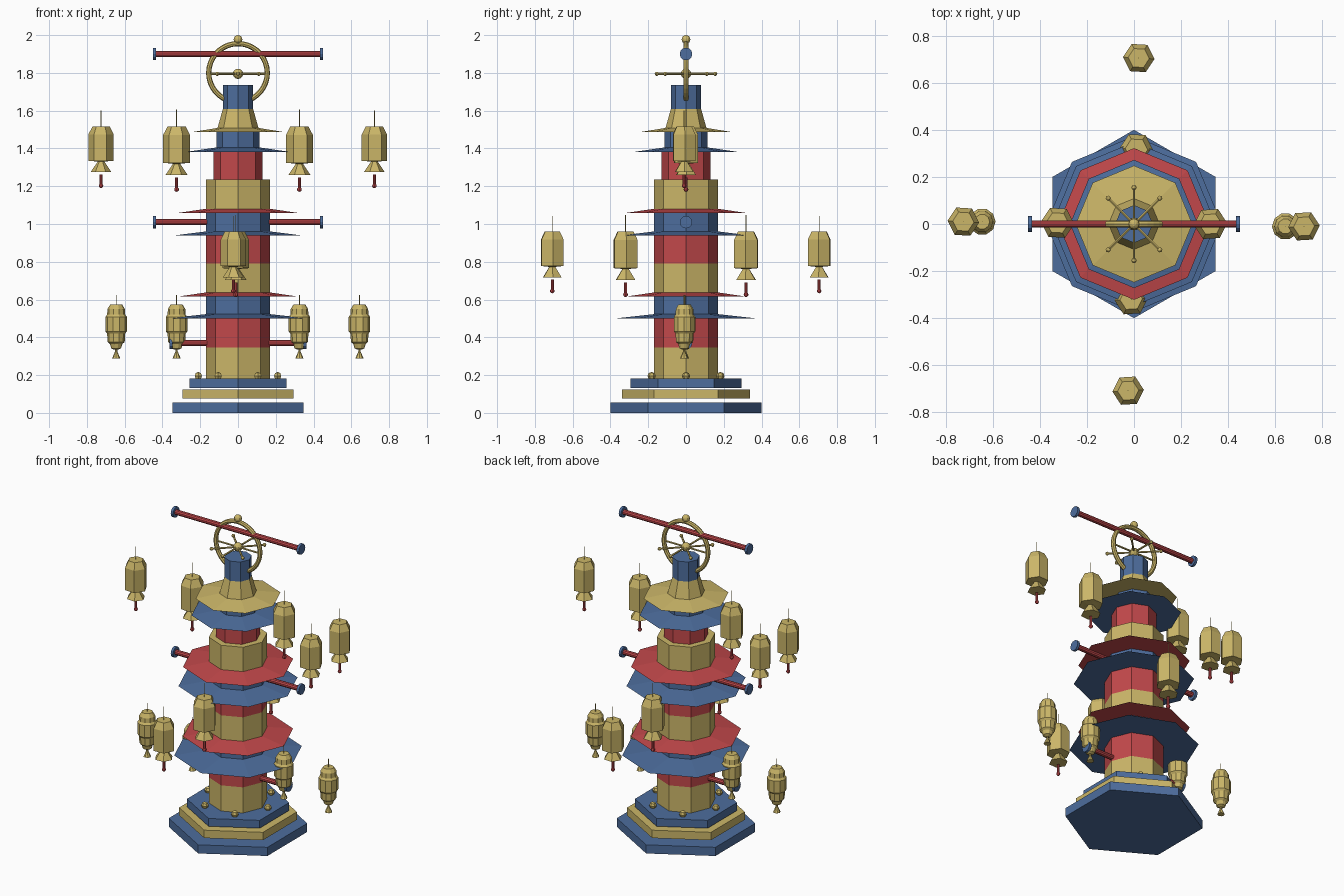
import bpy, bmesh, math
from mathutils import Matrix, Vector

if "Cube" in bpy.data.objects:
    bpy.data.objects.remove(bpy.data.objects["Cube"])


def material(name, rgb):
    m = bpy.data.materials.new(name)
    m.diffuse_color = (*rgb, 1)
    m.use_nodes = True
    m.node_tree.nodes["Principled BSDF"].inputs["Base Color"].default_value = m.diffuse_color
    return m


GOLD, RED, BLUE = range(3)
MATS = [material("gold", (0.60, 0.47, 0.14)),
        material("red", (0.54, 0.065, 0.07)),
        material("blue", (0.075, 0.155, 0.34))]


def finish(name, bm):
    me = bpy.data.meshes.new(name)
    bmesh.ops.recalc_face_normals(bm, faces=bm.faces)
    bm.to_mesh(me)
    bm.free()
    for m in MATS:
        me.materials.append(m)
    ob = bpy.data.objects.new(name, me)
    bpy.context.collection.objects.link(ob)
    return ob


def turn(bm, profile, sides, mats, matrix=Matrix(), start=0.0):
    """Closed turned solid from (radius, height) pairs; mats is one index or one per segment."""
    if isinstance(mats, int):
        mats = [mats] * (len(profile) - 1)
    rings = []
    for r, z in profile:
        rings.append([bm.verts.new(matrix @ Vector((r * math.cos(start + a), r * math.sin(start + a), z)))
                      for a in (2 * math.pi * i / sides for i in range(sides))])
    for lo, hi, m in zip(rings, rings[1:], mats):
        for i in range(sides):
            j = (i + 1) % sides
            bm.faces.new((lo[i], lo[j], hi[j], hi[i])).material_index = m
    bm.faces.new(rings[0][::-1]).material_index = mats[0]
    bm.faces.new(rings[-1]).material_index = mats[-1]


def ball(bm, pos, radius, mat=GOLD, u=8, v=6):
    new = bmesh.ops.create_uvsphere(bm, u_segments=u, v_segments=v, radius=radius,
                                    matrix=Matrix.Translation(pos))
    for f in {f for vert in new["verts"] for f in vert.link_faces}:
        f.material_index = mat


# Stepped hexagonal base
for name, r, z0, z1, mat in (("base_lower", 0.40, 0.0, 0.055, BLUE),
                             ("base_middle", 0.34, 0.075, 0.125, GOLD),
                             ("base_upper", 0.295, 0.132, 0.182, BLUE)):
    bm = bmesh.new()
    turn(bm, [(r, z0), (r, z1)], 6, mat, start=math.pi / 2)
    finish(name, bm)

# Studs on the base
bm = bmesh.new()
for i in range(6):
    a = i * math.pi / 3
    ball(bm, (0.21 * math.cos(a), 0.21 * math.sin(a), 0.195), 0.022, u=6, v=4)
finish("base_studs", bm)

# Banded octagonal tower
bands = [(0.17, 0.18), (0.17, 0.345), (0.17, 0.50), (0.17, 0.615), (0.17, 0.79),
         (0.17, 0.94), (0.17, 1.06), (0.17, 1.235), (0.13, 1.235), (0.13, 1.385),
         (0.115, 1.385), (0.115, 1.49), (0.112, 1.495), (0.08, 1.61), (0.08, 1.735)]
bm = bmesh.new()
turn(bm, bands, 8, [GOLD, RED, BLUE, GOLD, RED, BLUE, GOLD, GOLD, RED,
                    RED, BLUE, GOLD, GOLD, BLUE])
finish("tower", bm)

# Thin octagonal eaves
for name, r, z, inner, mat in (("eave_1_lower", 0.373, 0.500, 0.16, BLUE),
                               ("eave_1_upper", 0.322, 0.615, 0.16, RED),
                               ("eave_2_lower", 0.348, 0.938, 0.16, BLUE),
                               ("eave_2_upper", 0.322, 1.058, 0.16, RED),
                               ("eave_3_lower", 0.272, 1.382, 0.11, BLUE),
                               ("eave_3_upper", 0.248, 1.486, 0.10, GOLD)):
    bm = bmesh.new()
    turn(bm, [(r, z), (inner, z + 0.024)], 8, mat)
    finish(name, bm)

# Crossbars with end discs
for name, half, z in (("crossbar_top", 0.45, 1.90), ("crossbar_middle", 0.45, 1.01),
                      ("crossbar_bottom", 0.362, 0.37)):
    along_x = Matrix.Translation((0, 0, z)) @ Matrix.Rotation(math.pi / 2, 4, 'Y')
    bm = bmesh.new()
    turn(bm, [(0.016, -half + 0.005), (0.016, half - 0.005)], 10, RED, along_x)
    for s in (-1, 1):
        turn(bm, [(0.033, s * half), (0.033, s * (half - 0.016))], 12, BLUE, along_x)
    finish(name, bm)

# Upright ring and finial
bpy.ops.mesh.primitive_torus_add(location=(0, 0, 1.80), rotation=(math.pi / 2, 0, 0),
                                 major_radius=0.155, minor_radius=0.014,
                                 major_segments=36, minor_segments=8)
ring = bpy.context.object
ring.name = "ring"
ring.data.materials.append(MATS[GOLD])
bm = bmesh.new()
ball(bm, (0, 0, 1.977), 0.023, u=12, v=8)
finish("finial", bm)

# Flat spoked wheel inside the ring
bm = bmesh.new()
hub = Vector((0, 0, 1.795))
ball(bm, hub, 0.027, u=12, v=8)
for i in range(8):
    rot = Matrix.Rotation(i * math.pi / 4, 4, 'Z') @ Matrix.Rotation(math.pi / 2, 4, 'Y')
    turn(bm, [(0.006, 0), (0.006, 0.155)], 6, GOLD, Matrix.Translation(hub) @ rot)
    ball(bm, hub + rot @ Vector((0, 0, 0.155)), 0.011)
finish("spoked_wheel", bm)


def hex_lantern(name, x, y, top, scale, turn_by):
    """Six-sided lantern with flared skirt, tassel and string, hung below its shoulder height."""
    m = Matrix.Translation((x, y, top)) @ Matrix.Rotation(turn_by, 4, 'Z') @ Matrix.Scale(scale, 4)
    bm = bmesh.new()
    turn(bm, [(0.055, -0.242), (0.018, -0.187), (0.045, -0.184), (0.067, -0.183),
              (0.067, -0.042), (0.045, 0)], 6, GOLD, m)
    turn(bm, [(0.008, -0.312), (0.008, -0.255)], 8, RED, m)
    ball(bm, m @ Vector((0, 0, -0.315)), 0.012 * scale, RED)
    turn(bm, [(0.002, -0.01), (0.002, 0.083)], 4, GOLD, m)
    finish(name, bm)


# Hexagonal lanterns: upper pairs left and right, lower pairs front and back
for i, (x, y, top, scale) in enumerate(((-0.725, 0.01, 1.517, 1), (0.722, -0.01, 1.517, 1),
                                        (-0.325, 0.005, 1.517, 1.06), (0.325, 0, 1.517, 1.06),
                                        (0.02, 0.705, 0.96, 1), (-0.025, -0.708, 0.96, 1),
                                        (0.01, 0.318, 0.96, 1.06), (-0.012, -0.32, 0.96, 1.06))):
    hex_lantern("hex_lantern_%d" % (i + 1), x, y, top, scale, 0.06 if i % 2 else -0.06)

# Small rounded lanterns hanging low on both sides
round_profile = [(0.012, 0.335), (0.026, 0.342), (0.033, 0.365), (0.045, 0.375), (0.048, 0.42),
                 (0.057, 0.432), (0.057, 0.508), (0.048, 0.52), (0.046, 0.55), (0.032, 0.573)]
for i, (x, y) in enumerate(((-0.645, 0.01), (0.643, -0.01), (-0.325, 0.005), (0.325, -0.005))):
    m = Matrix.Translation((x, y, 0))
    bm = bmesh.new()
    turn(bm, round_profile, 10, GOLD, m)
    turn(bm, [(0.022, 0.288), (0.006, 0.325), (0.006, 0.34)], 8, GOLD, m)
    turn(bm, [(0.002, 0.57), (0.002, 0.625)], 4, GOLD, m)
    finish("round_lantern_%d" % (i + 1), bm)
